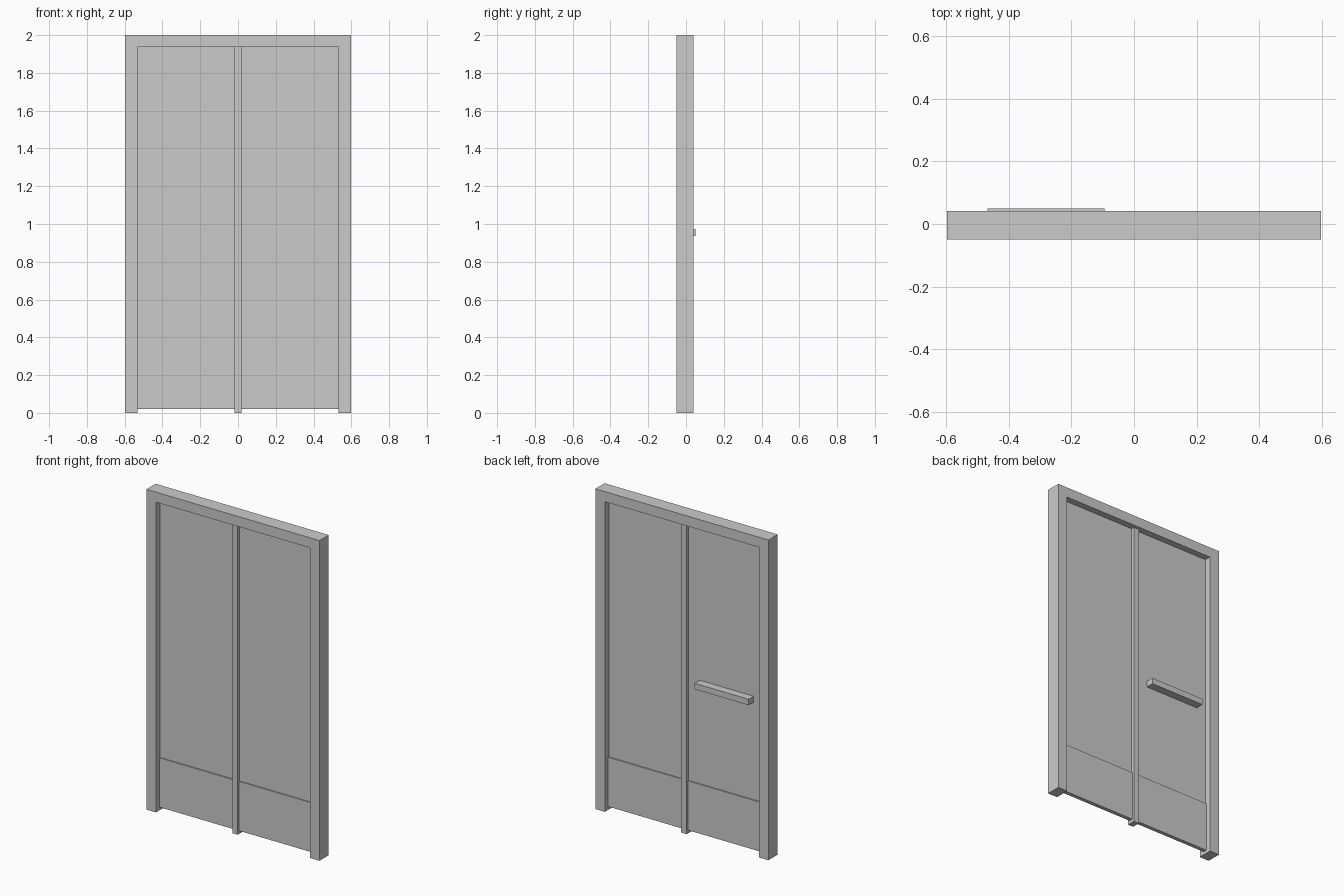
import bpy, bmesh

if "Cube" in bpy.data.objects:
    bpy.data.objects.remove(bpy.data.objects["Cube"])

YC = -0.0045            # centre plane of frame and leaves
FRAME_HALF = 0.0455
OUT_X, IN_X = 0.598, 0.532
MULLION_X = 0.0185
TOP, LINTEL_Z = 2.0, 1.937
GAP, KICK_TOP = 0.02, 0.328


def prism(name, outline, y0, y1):
    """Extrude an x/z outline from y0 to y1."""
    bm = bmesh.new()
    face = bm.faces.new([bm.verts.new((x, y0, z)) for x, z in outline])
    ext = bmesh.ops.extrude_face_region(bm, geom=[face])
    verts = [v for v in ext["geom"] if isinstance(v, bmesh.types.BMVert)]
    bmesh.ops.translate(bm, verts=verts, vec=(0, y1 - y0, 0))
    bmesh.ops.recalc_face_normals(bm, faces=bm.faces)
    mesh = bpy.data.meshes.new(name)
    bm.to_mesh(mesh)
    bm.free()
    obj = bpy.data.objects.new(name, mesh)
    bpy.context.collection.objects.link(obj)
    return obj


def box(name, x0, x1, z0, z1, y0, y1):
    return prism(name, [(x0, z0), (x1, z0), (x1, z1), (x0, z1)], y0, y1)


# U-shaped outer frame, open at the floor
prism("door_frame",
      [(-OUT_X, 0), (-IN_X, 0), (-IN_X, LINTEL_Z), (IN_X, LINTEL_Z),
       (IN_X, 0), (OUT_X, 0), (OUT_X, TOP), (-OUT_X, TOP)],
      YC - FRAME_HALF, YC + FRAME_HALF)

# Central post between the two leaves
box("centre_post", -MULLION_X, MULLION_X, 0, LINTEL_Z, YC - 0.025, YC + 0.025)

# Two leaves: thin panel above, slightly thicker kick plate below
for side, x0, x1 in (("left", -IN_X, -MULLION_X), ("right", MULLION_X, IN_X)):
    box(side + "_panel", x0, x1, KICK_TOP, LINTEL_Z, YC - 0.005, YC + 0.005)
    box(side + "_kick_plate", x0, x1, GAP, KICK_TOP, YC - 0.012, YC + 0.012)

# Push bar on the back of one leaf
box("push_bar", -0.468, -0.095, 0.937, 0.974, YC + 0.005, 0.05)
